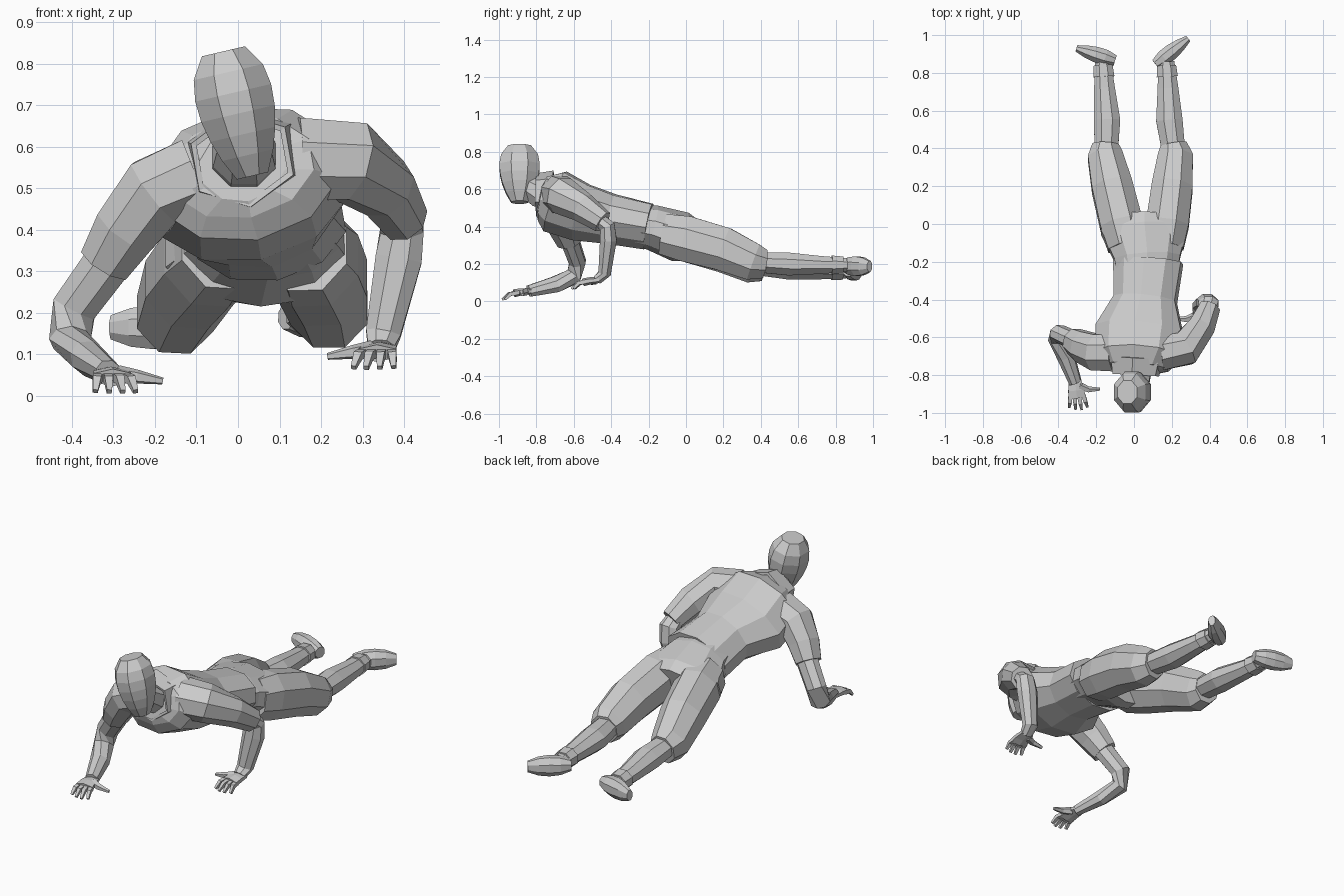
import bpy
import bmesh
import math
from mathutils import Vector

cube = bpy.data.objects.get("Cube")
if cube:
    bpy.data.objects.remove(cube, do_unlink=True)

grey = bpy.data.materials.new("plain grey")
grey.use_nodes = True
colour = (.6, .6, .6, 1)
grey.diffuse_color = colour
grey.node_tree.nodes["Principled BSDF"].inputs["Base Color"].default_value = colour

ACROSS, ALONG, UPRIGHT = Vector((1, 0, 0)), Vector((0, 1, 0)), Vector((0, 0, 1))


def loft(name, rings, reference=ACROSS, flatness=1, sides=8, capped=True):
    """Flat-sided tube through rings of (x, y, z, half width[, half depth]).

    Width is measured along the reference direction; where a ring gives no
    depth, it is the width times the flatness."""
    bm = bmesh.new()
    centres = [Vector(ring[:3]) for ring in rings]
    grow = 1 / math.cos(math.pi / sides)
    loops = []
    for i, ring in enumerate(rings):
        ahead = centres[min(i + 1, len(rings) - 1)]
        behind = centres[max(i - 1, 0)]
        tangent = (ahead - behind).normalized()
        side = (reference - tangent * reference.dot(tangent)).normalized()
        up = tangent.cross(side)
        width = ring[3] * grow
        depth = ring[4] * grow if len(ring) > 4 else width * flatness
        loop = []
        for k in range(sides):
            angle = (k + .5) * math.tau / sides
            offset = side * width * math.cos(angle) + up * depth * math.sin(angle)
            loop.append(bm.verts.new(centres[i] + offset))
        loops.append(loop)
    for low, high in zip(loops, loops[1:]):
        for k in range(sides):
            following = (k + 1) % sides
            bm.faces.new((low[k], low[following], high[following], high[k]))
    if capped:
        bm.faces.new(loops[0][::-1])
        bm.faces.new(loops[-1])
    bmesh.ops.recalc_face_normals(bm, faces=bm.faces)
    mesh = bpy.data.meshes.new(name)
    bm.to_mesh(mesh)
    bm.free()
    mesh.materials.append(grey)
    obj = bpy.data.objects.new(name, mesh)
    bpy.context.collection.objects.link(obj)
    return obj


def hand(name, wrist, forward, thumb_direction):
    """Palm, four bent fingers and a thumb, palm facing down."""
    origin, forward = Vector(wrist), Vector(forward).normalized()
    inward = forward.cross(UPRIGHT).normalized()
    if inward.x * thumb_direction < 0:
        inward.negate()

    def ring(reach, across, drop, width):
        centre = origin + forward * reach + inward * across - UPRIGHT * drop
        return (*centre, width)

    loft(name + "_palm",
         [ring(-.02, 0, 0, .034), ring(.03, 0, 0, .042), ring(.07, 0, .005, .046)],
         inward, flatness=.4, sides=6)
    fingers = {"index": .06, "middle": .07, "ring": .065, "little": .05}
    for i, (finger, length) in enumerate(fingers.items()):
        across = .035 - i * .023
        loft(f"{name}_{finger}_finger",
             [ring(.06, across, .005, .011),
              ring(.065 + length / 2, across * 1.2, .008, .01),
              ring(.065 + length, across * 1.4, .035, .006)],
             inward, sides=4)
    loft(name + "_thumb",
         [ring(.01, .02, 0, .018), ring(.035, .065, .005, .014),
          ring(.04, .125, .015, .007)], forward, sides=5)


# Head: tapering jaw, broad crown, tipped slightly sideways
head_rings = []
for step in range(7):
    height = step / 6
    t = .1 + .86 * height
    swell = math.sin(math.pi * t ** 1.6) ** .35
    head_rings.append((.035 - .07 * height, -.89, .53 + .3 * height, .094 * swell))
loft("head", head_rings, flatness=1.15)
loft("neck", [(.01, -.7, .56, .08), (.015, -.79, .58, .075), (.015, -.87, .63, .06)])

# Shirt with a loose hem, rolled toward one shoulder, and a standing collar
lean = math.radians(10)
rolled = Vector((math.cos(lean), 0, math.sin(lean)))
loft("shirt", [(.01, -.785, .555, .1, .085),
               (.01, -.76, .55, .17, .12),
               (.02, -.7, .535, .22, .165),
               (.03, -.56, .475, .23, .15),
               (.06, -.4, .44, .165, .13),
               (.075, -.2, .4, .182, .12)], rolled, sides=10)
collar = loft("collar", [(.015, -.71, .57, .13), (.01, -.8, .57, .115)],
              rolled, flatness=.88, sides=6, capped=False)
collar.modifiers.new("thickness", "SOLIDIFY").thickness = .015

# Hips
loft("hips", [(.07, -.28, .41, .155, .105),
              (.07, -.18, .395, .175, .115),
              (.055, -.03, .345, .23, .13),
              (.055, .03, .325, .2, .11)], sides=10)

# Legs: both follow one path, spread to each side, the right one sagging
feet = {"left": ((.115, .845, .19), (.287, .982, .187)),
        "right": ((-.1, .865, .165), (-.305, .93, .165))}
for name, (heel, toe) in feet.items():
    side = 1 if name == "left" else -1

    def leg_ring(y, spread, z, width):
        sag = .04 * y if side < 0 else 0
        return (.055 - .06 * y + side * spread, y, z - sag, width)

    loft(name + "_trouser", [leg_ring(-.12, .1, .36, .1),
                             leg_ring(0, .122, .335, .113),
                             leg_ring(.2, .16, .28, .108),
                             leg_ring(.36, .186, .21, .092),
                             leg_ring(.42, .18, .2, .07)], flatness=1.08)
    loft(name + "_calf", [leg_ring(.36, .18, .21, .06),
                          leg_ring(.55, .165, .2, .07),
                          leg_ring(.72, .168, .195, .055),
                          leg_ring(.86, .168, .195, .042)], flatness=.87)
    loft(name + "_ankle_band", [leg_ring(.78, .168, .195, .056),
                                leg_ring(.84, .168, .195, .05)], flatness=.9)

    # Foot turned outward with the sole facing back
    foot_rings = []
    for step in range(5):
        t = step / 4
        swell = .052 * math.sqrt(math.sin(math.pi * (.1 + .8 * t)))
        centre = Vector(heel).lerp(Vector(toe), t)
        foot_rings.append((*centre, swell, swell * (1 - .4 * t)))
    loft(name + "_foot", foot_rings, UPRIGHT)

# Left arm, elbow raised behind the shoulder
loft("left_sleeve", [(.14, -.68, .57, .1), (.27, -.66, .565, .095),
                     (.355, -.55, .5, .075), (.4, -.445, .425, .058)],
     UPRIGHT, flatness=.95)
loft("left_forearm", [(.385, -.47, .44, .045), (.395, -.42, .4, .052),
                      (.387, -.415, .33, .056), (.35, -.435, .15, .042),
                      (.345, -.475, .115, .032)], flatness=.8)
hand("left_hand", (.345, -.48, .113), (-.15, -1, -.08), -1)

# Right arm, elbow low and forearm reaching forward
loft("right_sleeve", [(-.1, -.68, .53, .1), (-.2, -.68, .49, .095),
                      (-.27, -.65, .4, .083), (-.32, -.62, .32, .068)],
     ALONG, flatness=.93)
loft("right_forearm", [(-.3, -.625, .34, .058), (-.395, -.58, .21, .054),
                       (-.405, -.6, .135, .05), (-.36, -.7, .09, .048),
                       (-.31, -.84, .055, .034)],
     Vector((1, 0, -.8)), flatness=.82)
hand("right_hand", (-.31, -.85, .053), (.12, -1, -.06), 1)
